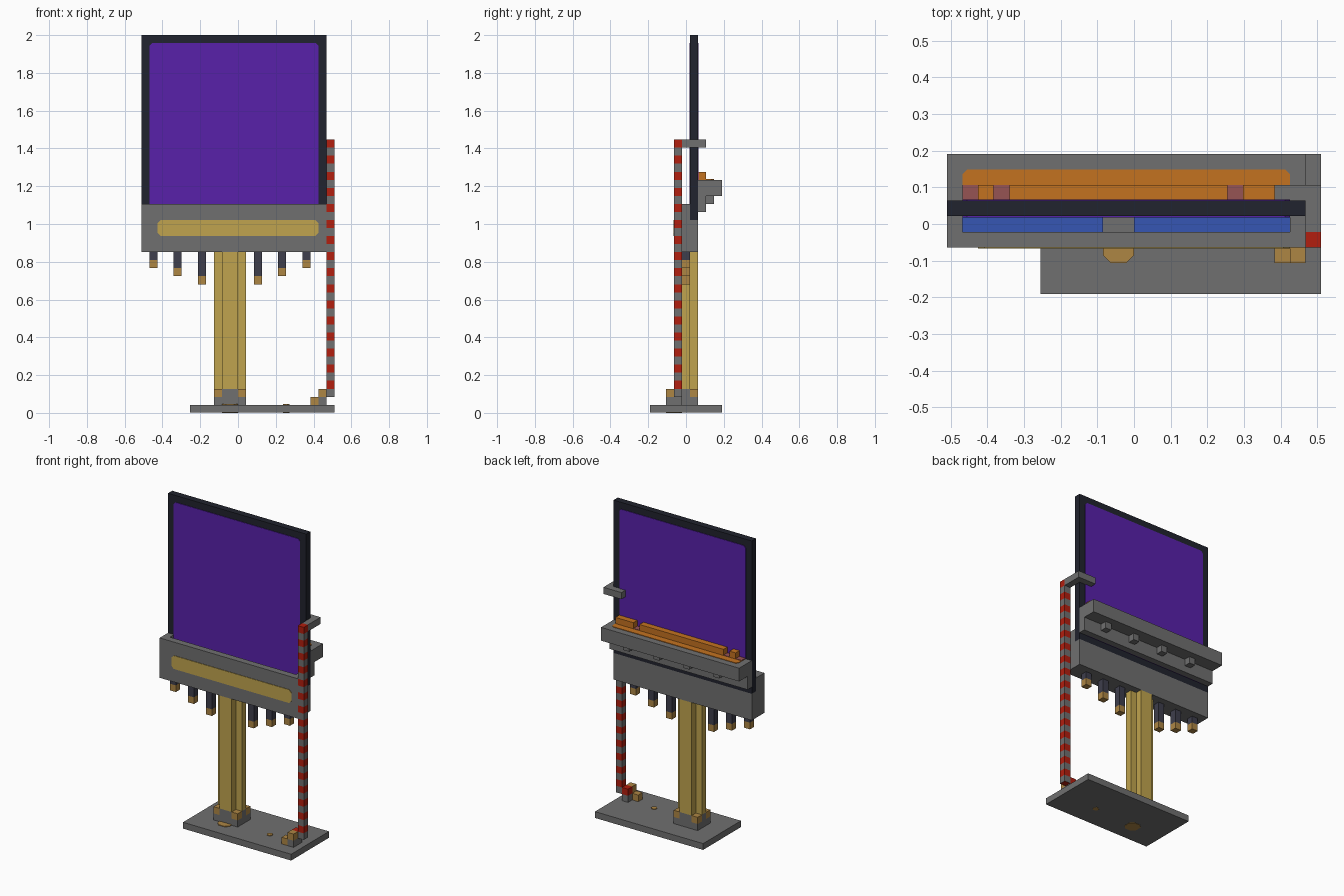
import bpy
import bmesh
from math import floor
from mathutils import Vector

if "Cube" in bpy.data.objects:
    bpy.data.objects.remove(bpy.data.objects["Cube"])

U = 2 / 47  # block size: the whole model sits on a grid 47 blocks high


def material(name, r, g, b):
    """Flat material from 0-255 display colour."""
    lin = [((c / 255 + 0.055) / 1.055) ** 2.4 for c in (r, g, b)] + [1]
    m = bpy.data.materials.new(name)
    m.use_nodes = True
    m.diffuse_color = lin
    m.node_tree.nodes["Principled BSDF"].inputs["Base Color"].default_value = lin
    return m


GREY = material("grey metal", 112, 112, 112)
PURPLE = material("purple screen", 88, 33, 170)
GOLD = material("gold", 192, 164, 78)
TAN = material("tan brass", 174, 134, 68)
DARK = material("dark frame", 33, 35, 46)
SLATE = material("slate prong", 62, 62, 76)
RED = material("red", 178, 30, 14)
ORANGE = material("orange", 196, 114, 32)
BLUE = material("blue", 54, 86, 180)
PINK = material("dusty pink", 150, 83, 83)


def add_box(bm, x, y, z, cut=0, axis=2):
    """Box from ranges in blocks; cut chamfers the edges along one axis."""
    spans = (x, y, z)
    verts = bmesh.ops.create_cube(bm, size=1)["verts"]
    for v in verts:
        v.co = Vector([(s[0] if c < 0 else s[1]) * U for c, s in zip(v.co, spans)])
    if cut:
        edges = {e for v in verts for e in v.link_edges}
        along = [e for e in edges
                 if abs((e.verts[0].co - e.verts[1].co).normalized()[axis]) > 0.9]
        bmesh.ops.bevel(bm, geom=along, offset=cut * U, segments=1, affect="EDGES")


def finish(name, bm, *mats):
    mesh = bpy.data.meshes.new(name)
    bm.to_mesh(mesh)
    bm.free()
    for m in mats:
        mesh.materials.append(m)
    ob = bpy.data.objects.new(name, mesh)
    bpy.context.collection.objects.link(ob)
    return ob


def part(name, mat, *boxes):
    bm = bmesh.new()
    for b in boxes:
        add_box(bm, *b)
    return finish(name, bm, mat)


# Ground plate with painted spots on both faces
part("base_plate", GREY, ((-6, 12), (-4.5, 4.5), (0.05, 1)))
for side, z in (("top", (1, 1.1)), ("bottom", (0, 0.05))):
    part("base_spots_" + side, TAN,
         ((-2, 0), (-2.5, -0.5), z, 0.5), ((5.6, 6.4), (-1.4, -0.6), z, 0.25))


# Cross-shaped post on a grey foot with brass corner blocks
def cross(z):
    return ((-2, 0), (-1.5, 1.5), z), ((-3, 1), (-0.5, 0.5), z)


part("post", GOLD, *cross((3, 20)))
part("post_foot", GREY, *cross((1, 3)))
corners = [(x, y) for x in ((-3, -2), (0, 1)) for y in ((-1.5, -0.5), (0.5, 1.5))]
part("foot_corner_lower", GREY, *[(x, y, (1, 2)) for x, y in corners])
part("foot_corner_upper", TAN, *[(x, y, (2, 3)) for x, y in corners])

# Housing: solid lower body, front wall and end walls around a trough
part("housing", GREY,
     ((-12, 11), (-1.5, 1.5), (20, 24)),
     ((-12, 11), (-1.5, -0.5), (24, 26)),
     ((-12, -11), (-0.5, 0.5), (24, 26)),
     ((10, 11), (-0.5, 0.5), (24, 26)))
part("housing_front_panel", GOLD, ((-10, 10), (-1.58, -1.5), (22, 24), 0.4, 1))
part("trough_floor_strips", BLUE,
     ((-11, -2), (-0.5, 0.5), (24, 24.1)), ((0, 10), (-0.5, 0.5), (24, 24.1)))

# Screen with a dark frame, shown on both faces
part("screen_frame", DARK, ((-12, 11), (0.5, 1.5), (24, 47)))
for side, y in (("front", (0.42, 0.5)), ("back", (1.5, 1.58))):
    part("screen_" + side, PURPLE, ((-11, 10), y, (25, 46), 0.3, 1))

# Rear shelf with a support rail and four small blocks below
part("rear_shelf", GREY, ((-12, 11), (1.5, 4.5), (27, 29)))
part("shelf_rail", GREY, ((-12, 11), (1.5, 2.5), (25, 27)))
part("shelf_blocks", GREY,
     *[((x, x + 1), (2.5, 3.5), (26, 27)) for x in range(-8, 8, 5)])
part("shelf_paint", ORANGE, ((-11, 10), (1.6, 3.5), (29, 29.08), 0.3))
part("shelf_bars", ORANGE,
     *[(x, (1.5, 2.5), (29, 30)) for x in ((-10, -9), (-8, 6), (7, 10))])
part("shelf_gaps", PINK,
     *[((x, x + 1), (1.5, 2.5), (29, 29.14)) for x in (-11, -9, 6)])

# Hanging prongs, longer toward the post
for i, (x, low) in enumerate(zip((-11, -8, -5, 2, 5, 8), (18, 17, 16, 16, 17, 18))):
    span = (x, x + 1)
    part("prong_%d" % i, SLATE, (span, (-0.5, 0.5), (low + 1, 20)))
    part("prong_tip_%d" % i, TAN, (span, (-0.5, 0.5), (low, low + 1)))

# Striped side pole, sliced at every block and coloured by height
bm = bmesh.new()
add_box(bm, (11, 12), (-1.5, -0.5), (2, 34))
for k in range(3, 34):
    bmesh.ops.bisect_plane(bm, geom=bm.verts[:] + bm.edges[:] + bm.faces[:],
                           plane_co=(0, 0, k * U), plane_no=(0, 0, 1))
for f in bm.faces:
    f.material_index = floor(f.calc_center_median().z / U - 0.01) % 2
finish("striped_pole", bm, GREY, RED)

# Hook at the pole top reaching behind the screen
part("pole_hook", GREY,
     ((11, 12), (-0.5, 2.5), (33, 34)), ((9, 11), (1.5, 2.5), (33, 34)))

# Stepped blocks at the pole foot
part("pole_foot", GREY, ((10, 11), (-2.5, -0.5), (1, 2)))
part("pole_foot_joint", RED, ((10, 11), (-1.5, -0.5), (2, 3)))
part("pole_foot_caps", TAN,
     ((10, 11), (-2.5, -1.5), (2, 3)), ((9, 10), (-2.5, -1.5), (1, 2)))
